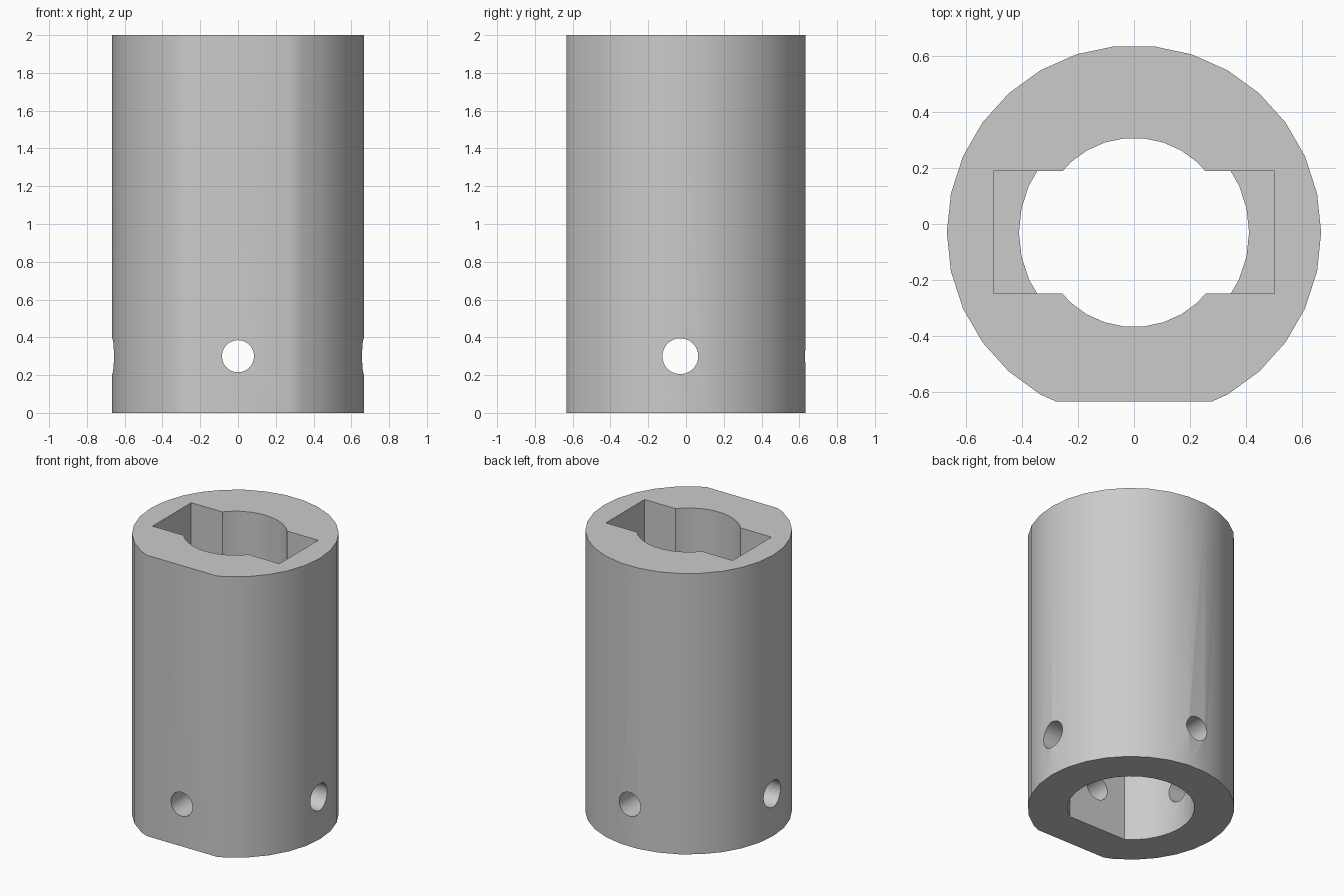
import bpy
import bmesh
from math import cos, sin, pi, radians
from mathutils import Matrix

cube = bpy.data.objects.get("Cube")
if cube:
    bpy.data.objects.remove(cube, do_unlink=True)

HEIGHT = 2.0
AXIS_Y = -0.03      # axis of the sleeve and bores
STEP_Z = 1.0        # where the round socket meets the slotted socket
SIDES = 30

grey = bpy.data.materials.new("plain grey")
grey.use_nodes = True
colour = (0.6, 0.6, 0.6, 1)
grey.diffuse_color = colour
grey.node_tree.nodes["Principled BSDF"].inputs["Base Color"].default_value = colour


def add_object(name, bm):
    bmesh.ops.recalc_face_normals(bm, faces=bm.faces)
    mesh = bpy.data.meshes.new(name)
    bm.to_mesh(mesh)
    bm.free()
    obj = bpy.data.objects.new(name, mesh)
    mesh.materials.append(grey)
    bpy.context.collection.objects.link(obj)
    return obj


def round_bar(name, radius, z0, z1, flat_y=None):
    """Upright round bar, optionally cut to a flat on the front."""
    bm = bmesh.new()
    ring = [bm.verts.new((radius * cos(2 * pi * i / SIDES),
                          AXIS_Y + radius * sin(2 * pi * i / SIDES), z0))
            for i in range(SIDES)]
    base = bm.faces.new(ring)
    up = bmesh.ops.extrude_face_region(bm, geom=[base])["geom"]
    bmesh.ops.translate(bm, vec=(0, 0, z1 - z0),
                        verts=[v for v in up if isinstance(v, bmesh.types.BMVert)])
    if flat_y is not None:
        bmesh.ops.bisect_plane(bm, geom=bm.verts[:] + bm.edges[:] + bm.faces[:],
                               plane_co=(0, flat_y, 0), plane_no=(0, -1, 0),
                               clear_outer=True)
        bmesh.ops.holes_fill(bm, edges=[e for e in bm.edges if e.is_boundary])
    return add_object(name, bm)


def box(name, size, centre):
    bm = bmesh.new()
    bmesh.ops.create_cube(bm, size=1, matrix=Matrix.Translation(centre)
                          @ Matrix.Diagonal((*size, 1)))
    return add_object(name, bm)


def cross_pin(name, radius, centre, turn):
    bm = bmesh.new()
    bmesh.ops.create_cone(bm, cap_ends=True, segments=SIDES, radius1=radius,
                          radius2=radius, depth=2,
                          matrix=Matrix.Translation(centre) @ turn)
    return add_object(name, bm)


# Sleeve with a flat along the front
sleeve = round_bar("coupling_sleeve", 0.667, 0, HEIGHT, flat_y=-0.633)

# Sockets and screw holes
cutters = [
    round_bar("round_socket_cutter", 0.41, -0.1, STEP_Z, flat_y=-0.368),
    round_bar("upper_bore_cutter", 0.337, STEP_Z - 0.1, HEIGHT + 0.1),
    box("slot_cutter", (1.0, 0.436, HEIGHT - STEP_Z + 0.1),
        (0, AXIS_Y, (HEIGHT + STEP_Z + 0.1) / 2)),
    cross_pin("front_screw_hole_cutter", 0.085, (0, 0, 0.3),
              Matrix.Rotation(radians(90), 4, "X")),
    cross_pin("side_screw_hole_cutter", 0.095, (0, AXIS_Y, 0.3),
              Matrix.Rotation(radians(90), 4, "Y")),
]
bpy.context.view_layer.objects.active = sleeve
sleeve.select_set(True)
for cutter in cutters:
    cut = sleeve.modifiers.new(cutter.name, "BOOLEAN")
    cut.operation = "DIFFERENCE"
    cut.solver = "EXACT"
    cut.object = cutter
    bpy.ops.object.modifier_apply(modifier=cut.name)
    bpy.data.objects.remove(cutter, do_unlink=True)

# Smooth round walls, crisp rims and flats
bpy.ops.object.select_all(action="DESELECT")
sleeve.select_set(True)
bpy.ops.object.shade_smooth_by_angle(angle=radians(30))
